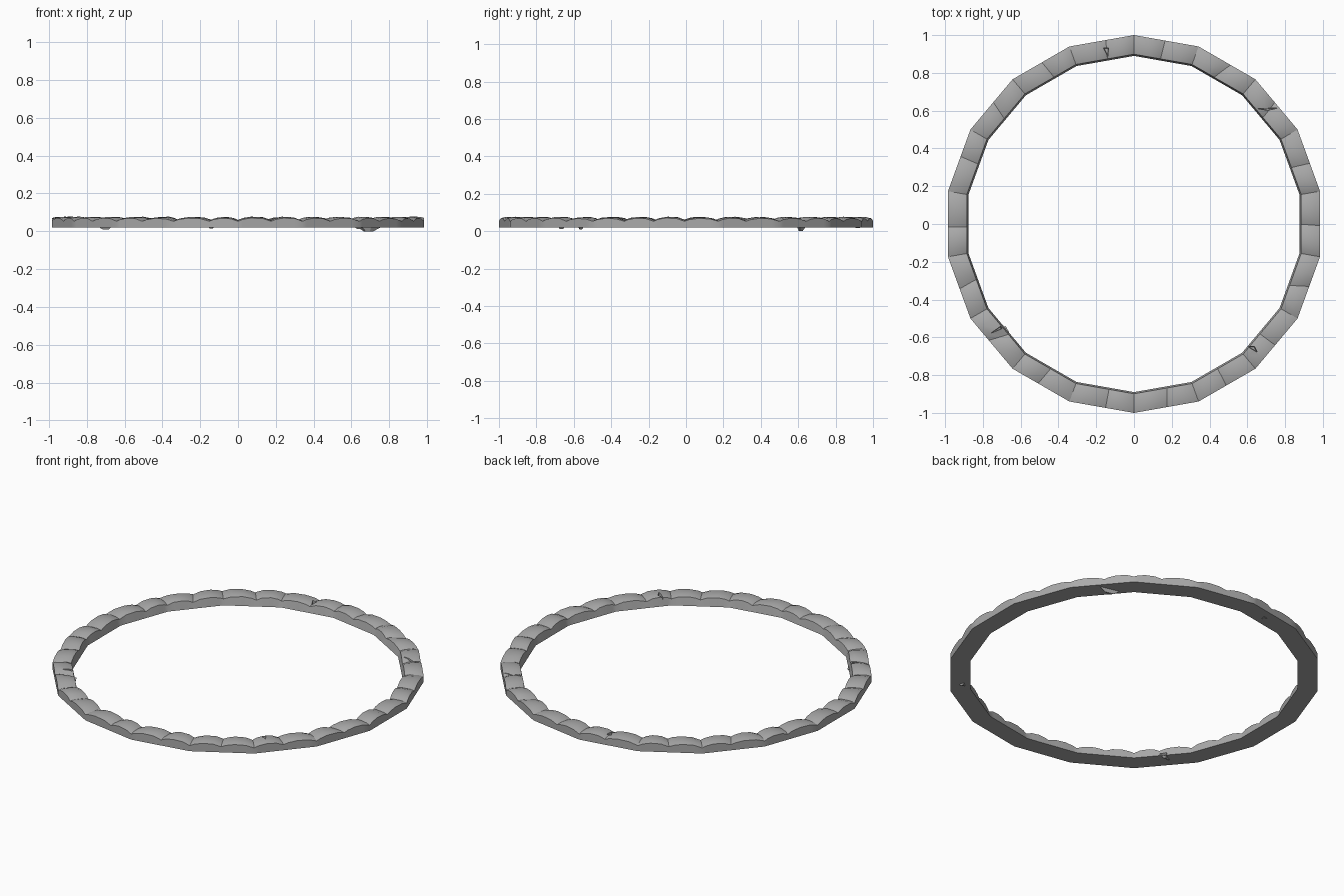
import bpy, bmesh, math, random
from mathutils import Vector

if "Cube" in bpy.data.objects:
    bpy.data.objects.remove(bpy.data.objects["Cube"])

random.seed(4)
SIDES = 18
BOTTOM = 0.02

# Dark grey stone
stone = bpy.data.materials.new("dark_stone")
stone.diffuse_color = (0.40, 0.40, 0.40, 1)
stone.use_nodes = True
stone.node_tree.nodes["Principled BSDF"].inputs["Base Color"].default_value = stone.diffuse_color


def add_object(name, bm):
    bmesh.ops.recalc_face_normals(bm, faces=bm.faces)
    mesh = bpy.data.meshes.new(name)
    bm.to_mesh(mesh)
    bm.free()
    mesh.materials.append(stone)
    obj = bpy.data.objects.new(name, mesh)
    bpy.context.collection.objects.link(obj)
    return obj


def corner(i):
    a = math.radians(90 + i * 360 / SIDES)
    return Vector((math.cos(a), math.sin(a), 0))


def prism(name, outline, z0, z1, shrink):
    """Tapered block from a small outline; shrink scales the lower end."""
    bm = bmesh.new()
    mid = sum((Vector(p) for p in outline), Vector((0, 0))) / len(outline)
    low = [bm.verts.new((*(mid + (Vector(p) - mid) * shrink), z0)) for p in outline]
    top = [bm.verts.new((*p, z1)) for p in outline]
    n = len(outline)
    bm.faces.new(low)
    bm.faces.new(top)
    for i in range(n):
        bm.faces.new((low[i], low[(i + 1) % n], top[(i + 1) % n], top[i]))
    return add_object(name, bm)


# Stone ring: two domed stones along each straight side
bm = bmesh.new()
sections = []
for i in range(SIDES):
    a, b = corner(i), corner(i + 1)
    m_in = 0.5 + random.uniform(-0.08, 0.08)
    m_out = 0.5 + random.uniform(-0.08, 0.08)
    for s in range(2):
        peak = random.uniform(0.075, 0.078)
        for u in (0.0, 0.14, 0.4, 0.75):
            dome = 1 - abs(2 * u - 1) ** 2.4
            top = 0.060 + (peak - 0.060) * dome

            def point(r, z, f):
                mid = m_in + (m_out - m_in) * f
                t = u * mid if s == 0 else mid + u * (1 - mid)
                return bm.verts.new(a.lerp(b, t) * r + Vector((0, 0, z)))

            sections.append([
                point(1.0, BOTTOM, 1),
                point(1.0, top - 0.007, 1),
                point(0.975, top - 0.001, 0.75),
                point(0.925, top, 0.25),
                point(0.899, top - 0.006, 0),
                point(0.890, BOTTOM, 0)])
count, ring = len(sections), len(sections[0])
for i in range(count):
    p, q = sections[i], sections[(i + 1) % count]
    for j in range(ring):
        k = (j + 1) % ring
        bm.faces.new((p[j], p[k], q[k], q[j]))
stone_ring = add_object("stone_ring", bm)

# Cracks cut into the top of some stones
cracks = [
    [(0.63, 0.612), (0.79, 0.617), (0.71, 0.598)],
    [(-0.17, 0.94), (-0.13, 0.94), (-0.135, 0.87)],
    [(-0.77, -0.585), (-0.70, -0.535), (-0.69, -0.552)],
    [(0.59, -0.645), (0.66, -0.685), (0.64, -0.645)],
]
for i, outline in enumerate(cracks):
    cutter = prism(f"crack_cutter_{i + 1}", outline, 0.04, 0.1, 0.5)
    cutter.hide_render = True
    cutter.hide_set(True)
    cutter.display_type = 'WIRE'
    mod = stone_ring.modifiers.new("crack", 'BOOLEAN')
    mod.operation = 'DIFFERENCE'
    mod.object = cutter
    mod.solver = 'EXACT'

# Rough chips hanging under the ring
chips = [
    ([(0.62, 0.645), (0.77, 0.61), (0.71, 0.59), (0.65, 0.60)], 0.0),
    ([(-0.75, -0.58), (-0.68, -0.54), (-0.66, -0.575)], 0.01),
    ([(0.61, -0.67), (0.66, -0.69), (0.65, -0.64)], 0.012),
    ([(-0.17, 0.93), (-0.12, 0.94), (-0.13, 0.89)], 0.016),
]
for i, (outline, low) in enumerate(chips):
    prism(f"stone_chip_{i + 1}", outline, low, 0.03, 0.35)

# Soft stone tops with crisp seams
bpy.ops.object.select_all(action='DESELECT')
stone_ring.select_set(True)
bpy.context.view_layer.objects.active = stone_ring
bpy.ops.object.shade_smooth_by_angle(angle=math.radians(28))
